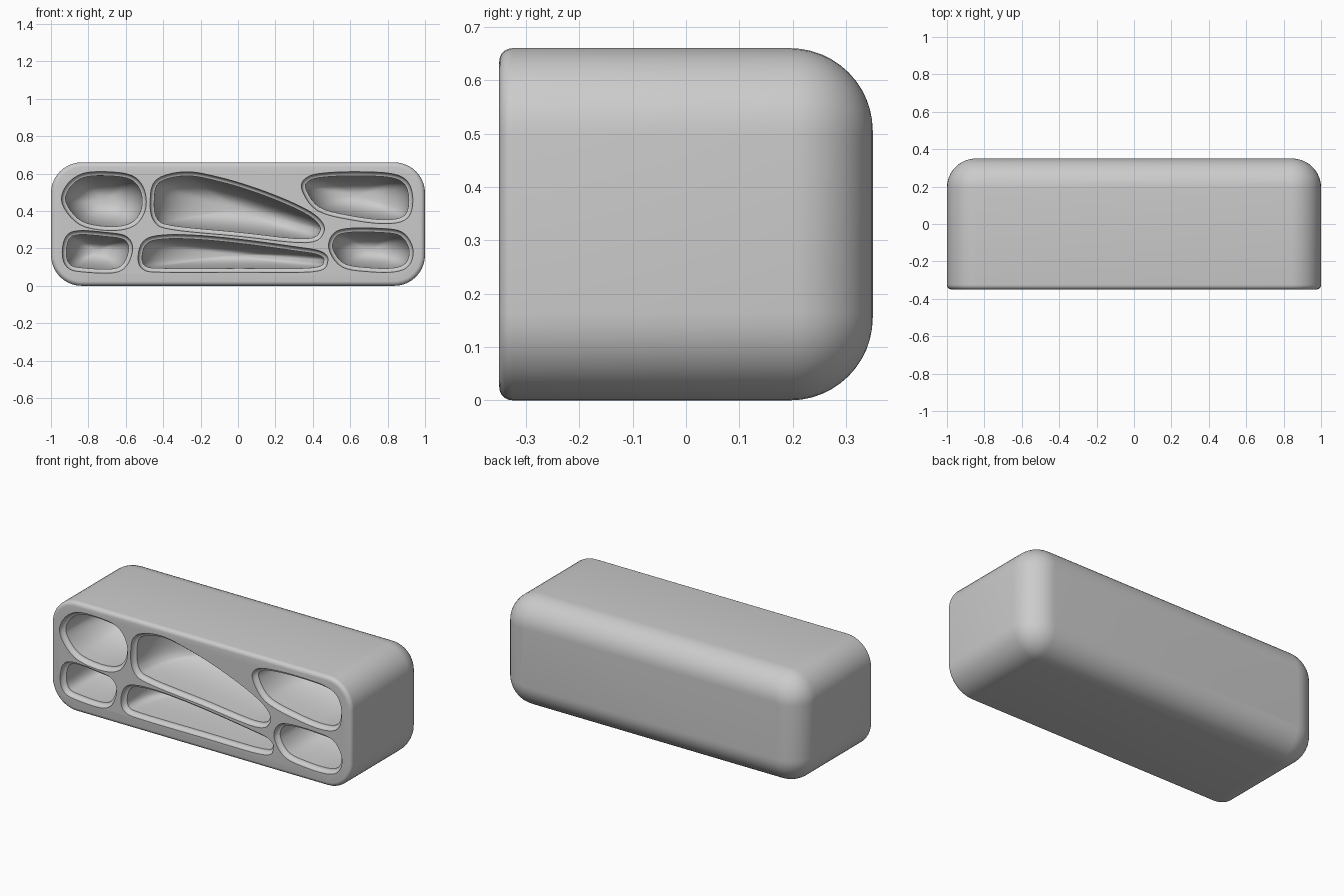
import bpy, bmesh, math
from mathutils import Vector

if "Cube" in bpy.data.objects:
    bpy.data.objects.remove(bpy.data.objects["Cube"])

grey = bpy.data.materials.new("light grey")
grey.diffuse_color = (0.6, 0.6, 0.6, 1)
grey.use_nodes = True
grey.node_tree.nodes["Principled BSDF"].inputs["Base Color"].default_value = grey.diffuse_color


def loft(name, rings):
    """Closed solid through equal-length rings of 3D points."""
    bm = bmesh.new()
    vs = [[bm.verts.new(p) for p in r] for r in rings]
    n = len(vs[0])
    for a, b in zip(vs, vs[1:]):
        for i in range(n):
            bm.faces.new((a[i], a[(i + 1) % n], b[(i + 1) % n], b[i]))
    bm.faces.new(vs[0])
    bm.faces.new(vs[-1])
    bmesh.ops.recalc_face_normals(bm, faces=bm.faces)
    me = bpy.data.meshes.new(name)
    bm.to_mesh(me)
    bm.free()
    me.materials.append(grey)
    ob = bpy.data.objects.new(name, me)
    bpy.context.collection.objects.link(ob)
    return ob


def rounded_rect(y, inset, w=1.0, h=0.33, r=0.165, seg=10):
    """Rounded rectangle ring in the xz plane, shrunk by inset."""
    pts = []
    for k, (sx, sz) in enumerate(((1, 1), (-1, 1), (-1, -1), (1, -1))):
        for i in range(seg + 1):
            a = math.pi / 2 * (k + i / seg)
            pts.append(((w - r) * sx + (r - inset) * math.cos(a), y,
                        h + (h - r) * sz + (r - inset) * math.sin(a)))
    return pts


def smooth_loop(ctrl, sub=5):
    """Closed Catmull-Rom loop through the control points."""
    p = [Vector(c) for c in ctrl]
    n, out = len(p), []
    for i in range(n):
        a, b, c, d = p[i - 1], p[i], p[(i + 1) % n], p[(i + 2) % n]
        for j in range(sub):
            t = j / sub
            out.append(0.5 * (2 * b + (c - a) * t + (2 * a - 5 * b + 4 * c - d) * t * t
                              + (3 * b - a - 3 * c + d) * t ** 3))
    return out


def pocket_cutter(name, ctrl, depth):
    """Flared lip, then a bowl narrowing to a soft back."""
    loop = smooth_loop(ctrl)
    n = len(loop)
    centre = Vector(((min(p.x for p in loop) + max(p.x for p in loop)) / 2,
                     sum((p.y for p in loop), 0.0) / n))
    normals = []
    for i in range(n):
        t = (loop[(i + 1) % n] - loop[i - 1]).normalized()
        normals.append(Vector((-t.y, t.x)))   # loops run clockwise

    def ring(y, offset, scale=1.0):
        pts = [centre + (p + m * offset - centre) * scale for p, m in zip(loop, normals)]
        return [(q.x, y, q.y) for q in pts]

    rings = [ring(-0.38, 0.01)]
    for i in range(6):
        a = math.pi / 2 * i / 5
        rings.append(ring(-0.351 + 0.03 * math.sin(a), 0.01 - 0.022 * (1 - math.cos(a)) if i else 0.01))
    for i in range(1, 13):
        a = math.radians(86) * i / 12
        rings.append(ring(-0.321 + depth * math.sin(a) ** 0.8, -0.012, math.cos(a) ** 0.8))
    return loft(name, rings)


# body: small rounding at the front rim, large rounding at the back
body_rings = []
for i in range(6):
    a = math.pi / 2 * i / 5
    body_rings.append(rounded_rect(-0.35 + 0.025 * (1 - math.cos(a)), 0.025 * (1 - math.sin(a))))
for i in range(13):
    a = math.pi / 2 * i / 12
    body_rings.append(rounded_rect(0.195 + 0.155 * math.sin(a), 0.155 * (1 - math.cos(a))))
body = loft("organizer_body", body_rings)

# six pockets, outlines in x and z
pockets = {
    "upper_left": ((-.93, .44), (-.91, .53), (-.83, .59), (-.7, .6), (-.57, .58), (-.51, .51),
                   (-.505, .41), (-.56, .33), (-.68, .305), (-.84, .335)),
    "lower_left": ((-.93, .18), (-.91, .26), (-.85, .285), (-.72, .277), (-.6, .255),
                   (-.575, .18), (-.64, .085), (-.84, .085), (-.91, .11)),
    "upper_middle": ((-.46, .45), (-.43, .56), (-.28, .6), (-.1, .57), (.1, .51), (.3, .43),
                     (.42, .36), (.45, .29), (.36, .24), (0, .275), (-.35, .31), (-.44, .35)),
    "lower_middle": ((-.525, .15), (-.5, .23), (-.42, .26), (-.25, .262), (0, .24), (.3, .2),
                     (.44, .175), (.47, .13), (.4, .085), (0, .082), (-.4, .082), (-.5, .095)),
    "upper_right": ((.35, .52), (.38, .575), (.48, .595), (.65, .6), (.82, .59), (.9, .55),
                    (.925, .46), (.9, .37), (.8, .342), (.62, .36), (.43, .41)),
    "lower_right": ((.495, .2), (.52, .275), (.6, .298), (.74, .298), (.87, .28), (.925, .2),
                    (.91, .12), (.84, .085), (.7, .085), (.56, .11)),
}
bpy.context.view_layer.objects.active = body
body.select_set(True)
for name, ctrl in pockets.items():
    cutter = pocket_cutter(name + "_cutter", ctrl, 0.36)
    cutter.hide_render = True
    mod = body.modifiers.new(name, 'BOOLEAN')
    mod.operation = 'DIFFERENCE'
    mod.solver = 'EXACT'
    mod.object = cutter
    bpy.ops.object.modifier_apply(modifier=mod.name)
    bpy.data.objects.remove(cutter)

bpy.ops.object.shade_smooth_by_angle(angle=math.radians(40))
